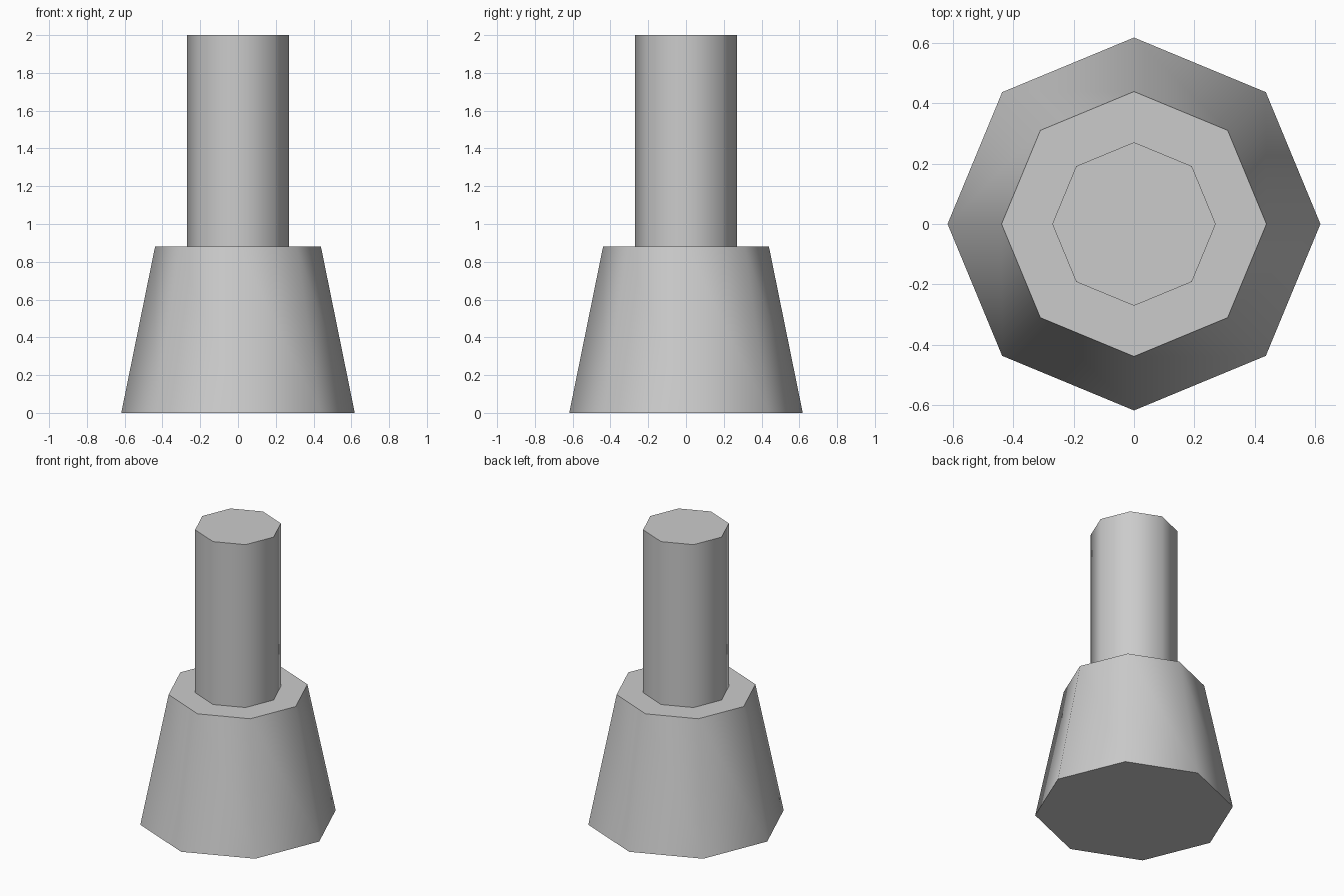
import bpy
from math import radians

if "Cube" in bpy.data.objects:
    bpy.data.objects.remove(bpy.data.objects["Cube"])

SIDES = 8


def tapered_post(name, r_bottom, r_top, z0, z1):
    """Eight-sided post with a corner on +x, smooth sides and crisp caps."""
    bpy.ops.mesh.primitive_cone_add(
        vertices=SIDES, radius1=r_bottom, radius2=r_top,
        depth=z1 - z0, location=(0, 0, (z0 + z1) / 2))
    obj = bpy.context.object
    obj.name = name
    bpy.ops.object.shade_smooth_by_angle(angle=radians(60))
    return obj


# Wide tapered foot
tapered_post("tapered_base", 0.618, 0.439, 0.0, 0.88)

# Straight shaft standing on the foot, slightly sunk in
tapered_post("shaft", 0.271, 0.271, 0.87, 2.0)
